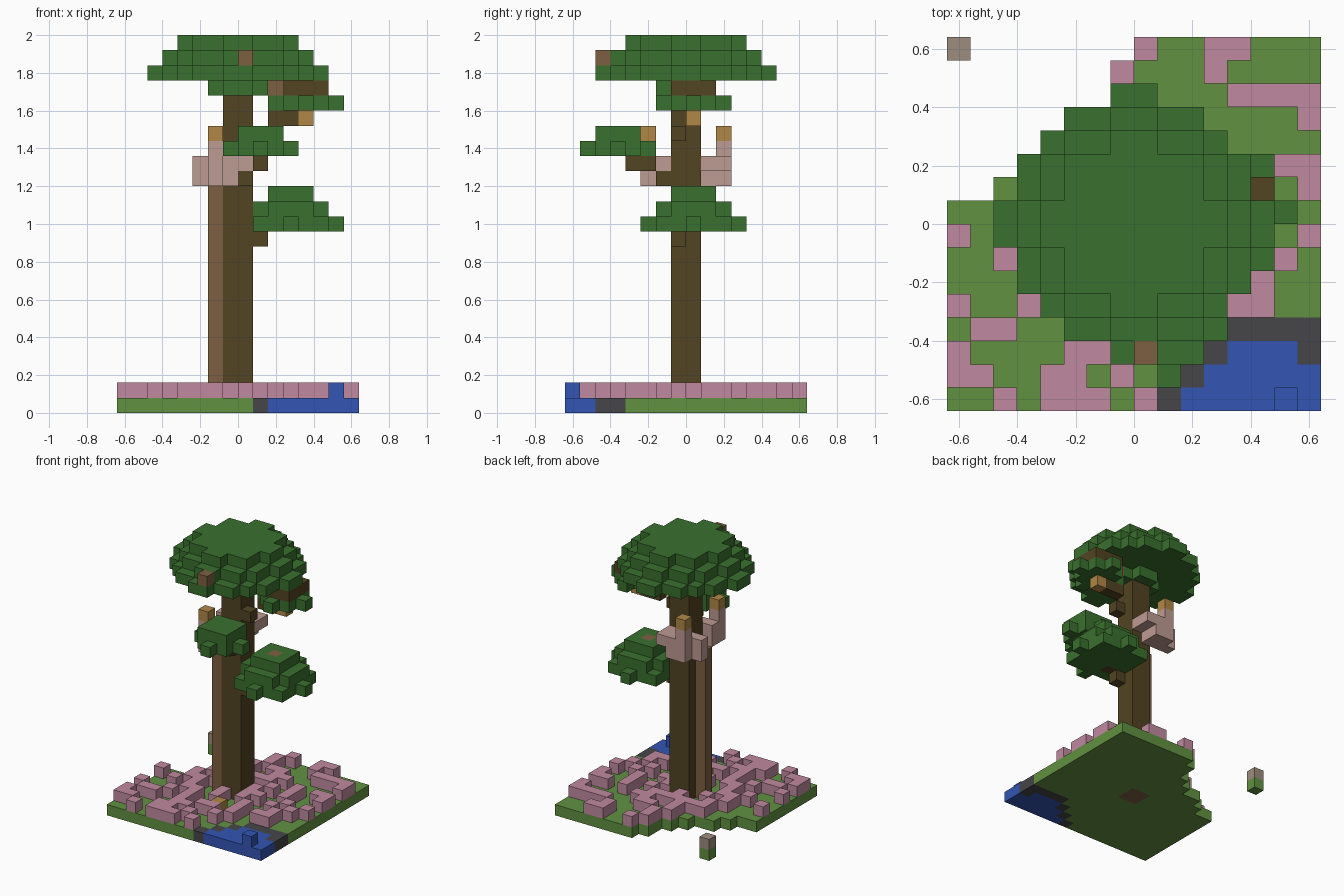
import bpy
import bmesh
from mathutils import Vector

if "Cube" in bpy.data.objects:
    bpy.data.objects.remove(bpy.data.objects["Cube"], do_unlink=True)

UNIT = 0.08   # edge of one block
HALF = 8      # blocks from the edge of the plot to its centre


def material(name, code):
    """Flat material from an sRGB hex code."""
    rgb = []
    for i in (0, 2, 4):
        c = int(code[i:i + 2], 16) / 255
        rgb.append(c / 12.92 if c < 0.04045 else ((c + 0.055) / 1.055) ** 2.4)
    mat = bpy.data.materials.new(name)
    mat.use_nodes = True
    mat.diffuse_color = (*rgb, 1)
    bsdf = mat.node_tree.nodes["Principled BSDF"]
    bsdf.inputs["Base Color"].default_value = (*rgb, 1)
    bsdf.inputs["Roughness"].default_value = 1
    return mat


LEAF = material("leaf green", "3a702e")
GRASS = material("grass green", "629142")
PINK = material("blossom pink", "c08aa0")
WATER = material("water blue", "3355b4")
STONE = material("stone grey", "464549")
DARK = material("dark bark", "524422")
LIGHT = material("light bark", "7d6042")
AMBER = material("amber", "b08746")
PALE = material("pale wood", "be9b93")
TAUPE = material("taupe", "9d8c7d")

blocks = {}   # cell -> part name
parts = {}    # part name -> material


def put(name, mat, cells):
    parts[name] = mat
    for cell in cells:
        blocks[tuple(cell)] = name


def box(xs, ys, zs):
    """All cells in three inclusive ranges."""
    return [(x, y, z) for x in range(xs[0], xs[1] + 1)
            for y in range(ys[0], ys[1] + 1)
            for z in range(zs[0], zs[1] + 1)]


def disc(cx, cy, z, r2):
    """Round layer of cells with squared radius r2."""
    return [(x, y, z) for x in range(16) for y in range(16)
            if (x - cx) ** 2 + (y - cy) ** 2 <= r2]


# Plot, back row first: # flower, . grass, g stone rim, b water, o amber block
PLOT = [
    "        #..##...",
    "       #...#....",
    "       #....####",
    "      #.##.....#",
    "     .#..##.....",
    "   .######..#.##",
    "  ..#..#..#.#..#",
    "...#.#...#..#...",
    "#..##....##..#.#",
    "..#.#..#.#..#.#.",
    "....##.#..#..#..",
    "#..#.#..o.#.##..",
    ".##..#.##.#.gggg",
    "#....##..#.gbbbg",
    "##..##.#..gbbbbb",
    "..#.###.#gbbbbbb",
]
for row, line in enumerate(PLOT):
    for x, mark in enumerate(line):
        y = 15 - row
        if mark in "#.o":
            put("grass", GRASS, [(x, y, 0)])
        if mark == "#":
            put("flowers", PINK, [(x, y, 1)])
        if mark == "o":
            put("ground_amber", AMBER, [(x, y, 1)])
        if mark == "g":
            put("pond_rim", STONE, [(x, y, 0)])
        if mark == "b":
            put("pond_water", WATER, [(x, y, 0)])
put("pond_water", WATER, [(14, 0, 1)])

# Detached corner post
put("grass", GRASS, [(0, 15, 0)])
put("corner_post", TAUPE, [(0, 15, 1)])

# Leaf crowns: centre x, centre y, then layer height and squared radius
CROWNS = {
    "top_crown": (7.5, 7.5, {21: 3, 22: 31, 23: 21, 24: 13}),
    "low_crown": (11, 8, {12: 9, 13: 5, 14: 2}),
    "front_crown": (9, 3, {17: 4, 18: 2}),
    "side_crown": (12, 8, {20: 4}),
}
for name, (cx, cy, layers) in CROWNS.items():
    for z, r2 in layers.items():
        put(name, LEAF, disc(cx, cy, z, r2))
put("side_crown_top", DARK, disc(12, 8, 21, 2))

# Trunk, root and lighter strip of bark
put("trunk", DARK, box((7, 8), (7, 8), (1, 21)))
put("root", LIGHT, box((7, 8), (7, 8), (0, 0)))
put("bark_strip", LIGHT, box((6, 6), (7, 7), (1, 14)))

# Branches carrying the crowns
put("low_branch", DARK, [(9, 7, 11), (10, 7, 12)])
put("front_branch", DARK, [(8, 6, 15), (9, 5, 16), (9, 4, 16)])
put("side_branch", DARK, [(9, 7, 18), (10, 8, 19), (11, 8, 19)])
put("branch_ends", LIGHT, [(8, 2, 23), (11, 8, 14), (10, 8, 21)])

# Pale arms on the far side of the trunk, tipped with amber
put("front_arm", PALE, box((6, 7), (6, 6), (15, 16))
    + box((6, 6), (5, 5), (15, 17)) + [(8, 6, 16)])
put("back_arm", PALE, box((5, 7), (9, 9), (15, 16)) + box((8, 8), (9, 10), (16, 16))
    + box((6, 7), (10, 10), (15, 16)) + [(6, 10, 17)])
put("amber_tips", AMBER, [(6, 5, 18), (6, 10, 18), (12, 8, 19)])


def build(name, mat):
    """Mesh of the exposed block faces of one part."""
    bm = bmesh.new()
    for cell in [c for c, part in blocks.items() if part == name]:
        centre = Vector(cell) + Vector((0.5 - HALF, 0.5 - HALF, 0.5))
        for axis in range(3):
            for sign in (-1, 1):
                n = Vector((0, 0, 0))
                n[axis] = sign
                if tuple(int(a + b) for a, b in zip(cell, n)) in blocks:
                    continue
                u = Vector((0, 0, 0))
                u[(axis + 1) % 3] = 1
                v = n.cross(u)
                corners = [n + u + v, n - u + v, n - u - v, n + u - v]
                bm.faces.new([bm.verts.new((centre + c / 2) * UNIT) for c in corners])
    bmesh.ops.remove_doubles(bm, verts=bm.verts, dist=UNIT / 100)
    mesh = bpy.data.meshes.new(name)
    bm.to_mesh(mesh)
    bm.free()
    mesh.materials.append(mat)
    bpy.context.collection.objects.link(bpy.data.objects.new(name, mesh))


for part_name, part_mat in parts.items():
    build(part_name, part_mat)
